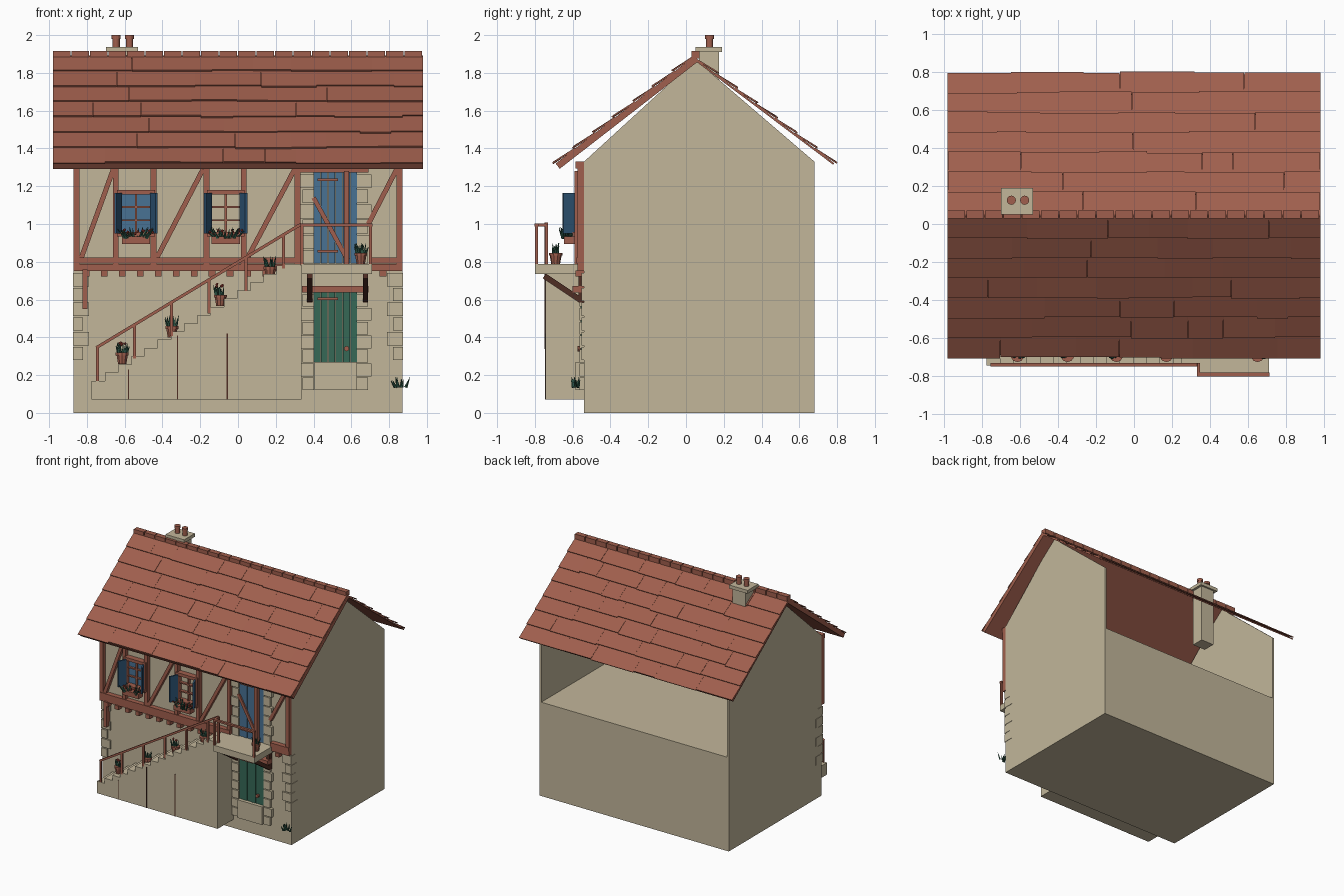
import bpy, bmesh, random
from mathutils import Vector, Matrix

random.seed(4)
if "Cube" in bpy.data.objects:
    bpy.data.objects.remove(bpy.data.objects["Cube"])


def material(name, rgb):
    mat = bpy.data.materials.new(name)
    linear = [((c / 255 + 0.055) / 1.055) ** 2.4 for c in rgb] + [1]
    mat.use_nodes = True
    mat.diffuse_color = linear
    mat.node_tree.nodes["Principled BSDF"].inputs["Base Color"].default_value = linear
    return mat


PLASTER = material("plaster", (194, 182, 154))
TERRACOTTA = material("terracotta", (160, 95, 77))
BLUE = material("blue paint", (72, 114, 148))
NAVY = material("dark blue paint", (48, 88, 122))
GREEN = material("green paint", (54, 104, 86))
LEAF = material("leaf", (44, 84, 68))
DARK = material("dark wood", (78, 45, 36))
RED = material("red petal", (158, 62, 52))


class Part:
    """Collects simple solids into one object."""

    def __init__(self, name, mat):
        self.name, self.mat, self.bm = name, mat, bmesh.new()

    def box(self, x, y, z):
        size = [b - a for a, b in (x, y, z)]
        mid = [(a + b) / 2 for a, b in (x, y, z)]
        bmesh.ops.create_cube(self.bm, size=1, matrix=Matrix.Translation(mid) @ Matrix.Diagonal(size + [1]))

    def bar(self, p, q, width, depth, normal=(0, -1, 0)):
        p, q, n = Vector(p), Vector(q), Vector(normal).normalized()
        axis = q - p
        side = axis.normalized().cross(n)
        m = Matrix((axis, side * width, n * depth)).transposed().to_4x4()
        m.translation = (p + q) / 2
        bmesh.ops.create_cube(self.bm, size=1, matrix=m)

    def cone(self, base, tip, r0, r1, sides=10):
        base, tip = Vector(base), Vector(tip)
        axis = tip - base
        m = Matrix.Translation((base + tip) / 2) @ axis.to_track_quat("Z", "Y").to_matrix().to_4x4()
        bmesh.ops.create_cone(self.bm, cap_ends=True, segments=sides, radius1=r0, radius2=r1,
                              depth=axis.length, matrix=m)

    def prism(self, outline, to_point, offset):
        face = self.bm.faces.new([self.bm.verts.new(to_point(a, b)) for a, b in outline])
        new = bmesh.ops.extrude_face_region(self.bm, geom=[face])["geom"]
        bmesh.ops.translate(self.bm, vec=offset, verts=[v for v in new if isinstance(v, bmesh.types.BMVert)])

    def done(self):
        bmesh.ops.recalc_face_normals(self.bm, faces=self.bm.faces)
        mesh = bpy.data.meshes.new(self.name)
        self.bm.to_mesh(mesh)
        self.bm.free()
        mesh.materials.append(self.mat)
        bpy.context.collection.objects.link(bpy.data.objects.new(self.name, mesh))


W, FRONT, BACK, FLOOR, EAVE = 0.87, -0.54, 0.68, 0.78, 1.33

# House shell, open at the upper back
shell = Part("house_walls", PLASTER)
shell.box((-W, W), (FRONT, BACK), (0, FLOOR))
shell.box((-W, W), (FRONT, FRONT + 0.015), (FLOOR, EAVE))
gable = [(FRONT, FLOOR), (BACK, FLOOR), (BACK, EAVE), (0.05, 1.87), (FRONT, EAVE)]
for s in (-1, 1):
    shell.prism(gable, lambda y, z: (s * W, y, z), (-s * 0.015, 0, 0))
shell.done()

# Roof slopes with overlapping random tiles
ROWS, HALF = 7, 0.98
for name, top, eave, thick in (("front_roof", (0.045, 1.89), (-0.69, 1.32), 0.035),
                               ("back_roof", (0.05, 1.875), (0.785, 1.322), 0.01)):
    roof = Part(name, TERRACOTTA)
    a, b = Vector((0, *top)), Vector((0, *eave))
    run = b - a
    normal = Vector((0, -run.z, run.y)).normalized()
    normal *= 1 if normal.z > 0 else -1
    roof.bar(a - normal * thick / 2, b - normal * thick / 2, 2 * HALF, thick, normal)
    for row in range(ROWS):
        x = -HALF
        while x < HALF:
            end = min(HALF, x + random.uniform(0.15, 0.45))
            if HALF - end < 0.1:
                end = HALF
            shift = Vector(((x + end) / 2, 0, 0))
            lift = random.uniform(0.008, 0.013)
            low = (row + 1 + random.uniform(0, 0.1)) / ROWS
            roof.bar(a + run * row / ROWS + shift, a + run * low + shift + normal * lift,
                     end - x, 0.008, normal)
            x = end
    roof.done()

ridge = Part("ridge_tiles", TERRACOTTA)
step = 2 * HALF / 20
for i in range(20):
    x = -HALF + i * step
    ridge.box((x, x + step - 0.006), (0.028, 0.072), (1.875, 1.915))
ridge.done()

# Chimney
stack = Part("chimney", PLASTER)
stack.box((-0.67, -0.55), (0.07, 0.175), (1.42, 1.92))
stack.box((-0.7, -0.53), (0.05, 0.19), (1.91, 1.938))
stack.done()
pots = Part("chimney_pots", TERRACOTTA)
for x in (-0.645, -0.575):
    pots.cone((x, 0.125, 1.93), (x, 0.125, 1.985), 0.019, 0.019, 16)
    pots.cone((x, 0.125, 1.98), (x, 0.125, 2), 0.024, 0.024, 16)
pots.done()

# Half timbering on the front
TY = (-0.575, FRONT)
frame = Part("timber_frame", TERRACOTTA)
for x in (-0.855, -0.647, -0.447, -0.167, 0.03, 0.315, 0.855):
    frame.box((x - 0.015, x + 0.015), TY, (FLOOR, EAVE))
for x0, x1 in ((-W, 0.33), (0.7, W)):
    frame.box((x0, x1), (-0.58, FRONT), (0.79, 0.822))
    frame.box((x0, x1), TY, (0.752, 0.788))
    for i in range(int((x1 - x0) / 0.095)):
        x = x0 + 0.05 + i * 0.095
        frame.box((x, x + 0.035), (-0.585, FRONT), (0.722, 0.755))
frame.box((-W, W), (-0.585, FRONT), (1.295, EAVE))
frame.box((0.33, 0.69), TY, (1.272, 1.3))
for x0, z0, x1 in ((-0.83, 0.82, -0.66), (-0.43, 0.82, -0.185), (0.05, 0.82, 0.3), (0.69, 1.0, 0.84)):
    frame.bar((x0, -0.557, z0), (x1, -0.557, 1.29), 0.026, 0.03)
frame.box((0.34, 0.69), (-0.6, FRONT), (0.637, 0.672))
frame.box((-0.822, -0.798), (-0.59, FRONT), (0.55, 0.76))
frame.done()

# Windows with open shutters and flower boxes
flowers = Part("flowers", RED)
leaves = Part("leaves", LEAF)
planters = Part("flower_pots", TERRACOTTA)


def plant(x, y, z, spread, height, count):
    for _ in range(count):
        dx, dy = random.uniform(-spread, spread), random.uniform(-spread, spread) * 0.5
        tip = (x + dx, y + dy, z + height * random.uniform(0.6, 1))
        leaves.cone((x + dx * 0.6, y + dy * 0.6, z), tip, 0.008, 0.001, 4)


def blossom(x, y, z, spread, count):
    for _ in range(count):
        spot = Vector((x + random.uniform(-spread, spread), y, z + random.uniform(-0.012, 0.012)))
        bmesh.ops.create_icosphere(flowers.bm, subdivisions=1, radius=0.008, matrix=Matrix.Translation(spot))


windows = Part("window_frames", TERRACOTTA)
shutters = Part("shutters", NAVY)
for x in (-0.54, -0.065):
    for s in (-1, 1):
        edge = x + s * 0.088
        windows.box((edge - 0.011, edge + 0.011), (-0.585, FRONT), (0.95, 1.175))
        hinge = x + s * 0.094
        shutters.bar((hinge, -0.618, 0.95), (hinge, -0.618, 1.165), 0.072, 0.012, (0.9, s * 0.4, 0))
    windows.box((x - 0.1, x + 0.1), (-0.587, FRONT), (1.155, 1.18))
    windows.box((x - 0.1, x + 0.1), (-0.6, FRONT), (0.935, 0.957))
    windows.box((x - 0.006, x + 0.006), (-0.565, FRONT), (0.95, 1.16))
    for z in (1.02, 1.09):
        windows.box((x - 0.085, x + 0.085), (-0.565, FRONT), (z - 0.005, z + 0.005))
    planters.box((x - 0.075, x + 0.075), (-0.645, -0.585), (0.895, 0.935))
    plant(x, -0.625, 0.925, 0.1, 0.06, 26)
    blossom(x, -0.64, 0.96, 0.09, 12)
windows.done()
shutters.done()
glass = Part("window_pane", BLUE)
glass.box((-0.63, -0.45), (-0.548, FRONT), (0.95, 1.16))
glass.done()

# Plank doors
for name, mat, z in (("upper_door", BLUE, (0.79, 1.272)), ("lower_door", GREEN, (0.27, 0.637))):
    door = Part(name, mat)
    for i in range(6):
        x = 0.4 + i * 0.039
        door.box((x, x + 0.036), (-0.556 - 0.003 * (i % 2), FRONT), z)
    door.done()
trim = Part("door_timbers", TERRACOTTA)
trim.bar((0.4, -0.565, 1.14), (0.58, -0.565, 0.81), 0.024, 0.012)
trim.box((0.56, 0.588), (-0.59, FRONT), (FLOOR, 1.28))
for x1, z in ((0.53, 1.235), (0.53, 0.855), (0.53, 0.605), (0.55, 0.21)):
    trim.box((0.42, x1), (-0.568, FRONT), (z - 0.007, z + 0.007))
trim.cone((0.575, -0.555, 0.34), (0.575, -0.575, 0.34), 0.014, 0.014)
trim.done()

# Stone blocks at the corners and around the doors
stones = Part("stone_blocks", PLASTER)
for z0, z1 in ((0.12, 0.637), (0.79, 1.27)):
    count = round((z1 - z0) / 0.075)
    for i in range(count):
        h = (z1 - z0) / count
        wide = 0.058 + 0.018 * (i % 2)
        z = (z0 + i * h, z0 + i * h + h - 0.007)
        stones.box((0.4 - wide, 0.402), (-0.565, FRONT), z)
        stones.box((0.63, 0.63 + wide), (-0.565, FRONT), z)
for i in range(6):
    z, wide = 0.28 + i * 0.078, 0.05 + 0.03 * (i % 2)
    for s in (-1, 1):
        x = sorted((s * (W + 0.003), s * (W - wide)))
        stones.box(x, (-0.552, FRONT + 0.13 - wide), (z, z + 0.07))
stones.box((0.405, 0.63), (-0.585, FRONT), (0.12, 0.27))
stones.done()

# Outside stair and balcony
SY, STEPS = -0.745, 15
RUN, RISE = 0.07, 0.0435
profile = [(-0.775, 0.07)]
for i in range(STEPS):
    z = 0.17 + i * RISE
    profile += [(-0.775 + i * RUN, z), (-0.775 + (i + 1) * RUN, z)]
profile += [(0.335, profile[-1][1]), (0.335, 0.07)]
stair = Part("stair", PLASTER)
stair.prism(profile, lambda x, z: (x, SY, z), (0, FRONT - SY, 0))
stair.done()
joints = Part("stair_joints", DARK)
for x, top in ((-0.58, 0.23), (-0.32, 0.41), (-0.057, 0.42)):
    joints.box((x - 0.003, x + 0.003), (SY - 0.002, SY), (0.07, top))
joints.done()
balcony = Part("balcony", PLASTER)
balcony.box((0.335, 0.71), (-0.8, FRONT), (0.735, 0.787))
balcony.box((0.25, 0.335), (SY, FRONT), (0.74, 0.787))
balcony.done()
brackets = Part("balcony_brackets", DARK)
for x in (0.38, 0.675):
    brackets.bar((x, -0.75, 0.725), (x, -0.555, 0.595), 0.03, 0.028, (1, 0, 0))
    brackets.box((x - 0.014, x + 0.014), (-0.57, FRONT), (0.585, 0.735))
brackets.done()

# Handrail
rail = Part("handrail", TERRACOTTA)
ry = SY + 0.006
rail.bar((-0.75, ry, 0.345), (0.335, ry, 1.0), 0.016, 0.018)
for i in range(6):
    x = -0.745 + i * 0.197
    top = 0.345 + (x + 0.75) * 0.604
    rail.box((x - 0.008, x + 0.008), (ry - 0.008, ry + 0.008), (top - 0.178, top))
for x in (0.338, 0.702):
    rail.box((x - 0.008, x + 0.008), (-0.8, -0.784), (0.78, 1.0))
rail.box((0.33, 0.712), (-0.802, -0.782), (0.988, 1.003))
rail.box((0.33, 0.346), (-0.79, ry), (0.988, 1.003))
rail.box((0.33, 0.346), (ry - 0.008, ry + 0.008), (0.78, 1.0))
rail.done()

# Potted plants on the stair and balcony, grass at the corner
for x, z in ((-0.613, 0.26), (-0.35, 0.4), (-0.093, 0.565), (0.17, 0.715), (0.65, 0.787)):
    planters.cone((x, -0.69, z), (x, -0.69, z + 0.05), 0.023, 0.032)
    planters.cone((x, -0.69, z + 0.045), (x, -0.69, z + 0.06), 0.036, 0.036)
    plant(x, -0.69, z + 0.055, 0.04, 0.06, 14)
blossom(-0.613, -0.69, 0.365, 0.03, 5)
blossom(-0.093, -0.69, 0.67, 0.03, 5)
plant(0.86, -0.585, 0.135, 0.05, 0.06, 16)
for part in (flowers, leaves, planters):
    part.done()
